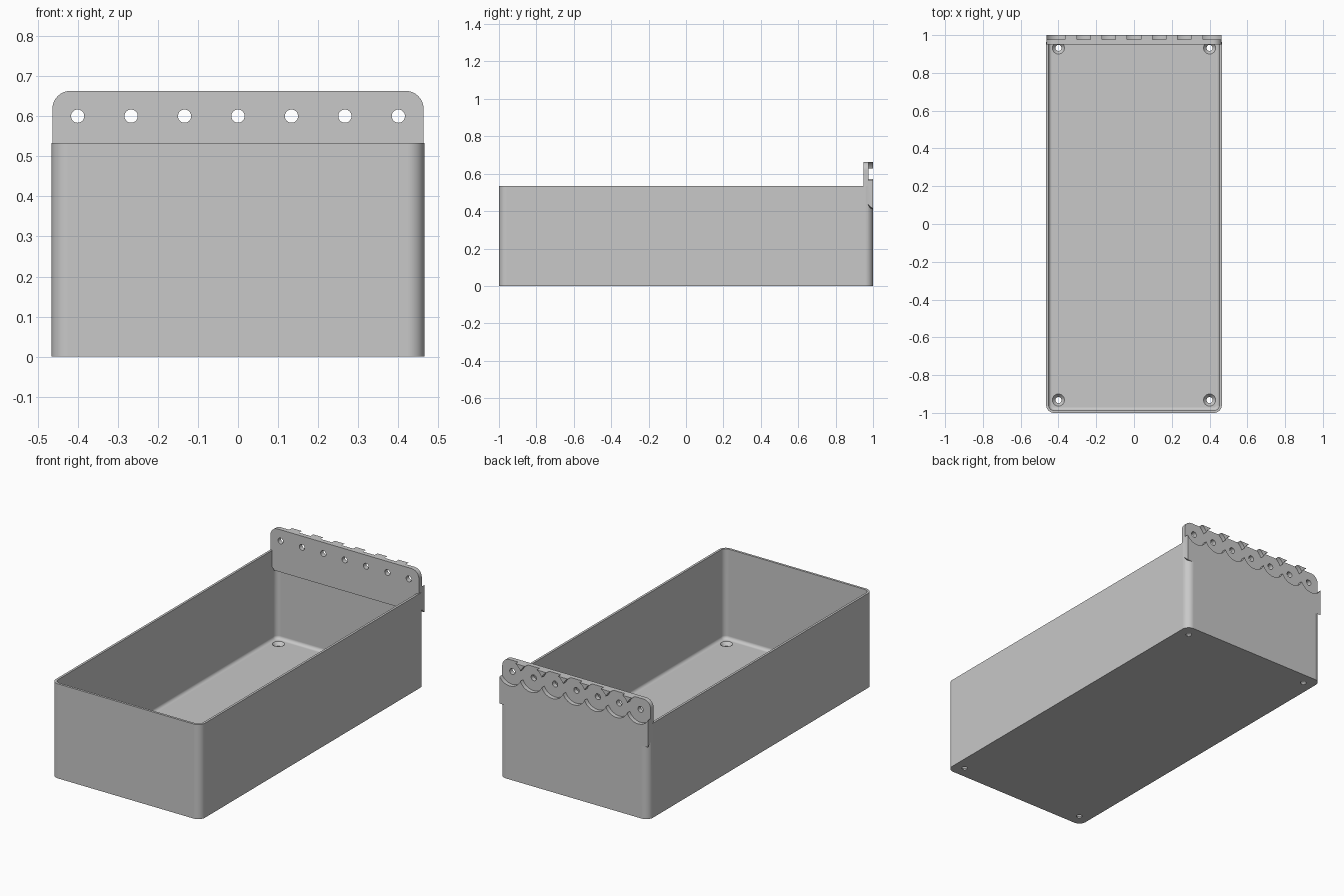
import bpy, bmesh, math
from mathutils import Matrix

cube = bpy.data.objects.get("Cube")
if cube:
    bpy.data.objects.remove(cube, do_unlink=True)

HALF_X, HALF_Y, RIM = 0.465, 1.0, 0.533
WALL, FLOOR, CORNER = 0.013, 0.026, 0.042
HOLE_Z, PITCH = 0.6, 0.1333

grey = bpy.data.materials.new("plain_grey")
grey.use_nodes = True
grey.diffuse_color = (0.58, 0.58, 0.58, 1)
grey.node_tree.nodes["Principled BSDF"].inputs["Base Color"].default_value = grey.diffuse_color


def arc(cx, cy, r, start, steps=8):
    """Quarter turn of points, counter-clockwise from start degrees."""
    angles = [math.radians(start + 90 * i / steps) for i in range(steps + 1)]
    return [(cx + r * math.cos(a), cy + r * math.sin(a)) for a in angles]


def rounded_ring(inset, z):
    x, y, r = HALF_X - CORNER, HALF_Y - CORNER, CORNER - inset
    corners = [(x, y, 0), (-x, y, 90), (-x, -y, 180), (x, -y, 270)]
    return [(px, py, z) for cx, cy, a in corners for px, py in arc(cx, cy, r, a)]


def loft(name, rings):
    """Skin a stack of matching rings and cap both ends."""
    bm = bmesh.new()
    loops = [[bm.verts.new(p) for p in ring] for ring in rings]
    n = len(loops[0])
    for a, b in zip(loops, loops[1:]):
        for i in range(n):
            j = (i + 1) % n
            bm.faces.new((a[i], a[j], b[j], b[i]))
    bm.faces.new(loops[0])
    bm.faces.new(loops[-1])
    bmesh.ops.recalc_face_normals(bm, faces=bm.faces)
    mesh = bpy.data.meshes.new(name)
    bm.to_mesh(mesh)
    bm.free()
    mesh.materials.append(grey)
    ob = bpy.data.objects.new(name, mesh)
    bpy.context.collection.objects.link(ob)
    return ob


def combine(target, other, operation):
    mod = target.modifiers.new(operation.lower(), 'BOOLEAN')
    mod.operation, mod.solver, mod.object = operation, 'EXACT', other
    bpy.context.view_layer.objects.active = target
    bpy.ops.object.modifier_apply(modifier=mod.name)
    bpy.data.objects.remove(other, do_unlink=True)


def drill(target, r1, r2, depth, centre, along_y=False, sides=32):
    """Cut a round hole or cone out of the target."""
    bm = bmesh.new()
    bmesh.ops.create_cone(bm, cap_ends=True, segments=sides, radius1=r1, radius2=r2, depth=depth)
    if along_y:
        bm.transform(Matrix.Rotation(math.radians(90), 4, 'X'))
    bm.transform(Matrix.Translation(centre))
    mesh = bpy.data.meshes.new("cutter")
    bm.to_mesh(mesh)
    bm.free()
    mesh.materials.append(grey)
    cutter = bpy.data.objects.new("cutter", mesh)
    cutter.hide_render = True
    bpy.context.collection.objects.link(cutter)
    combine(target, cutter, 'DIFFERENCE')


# Open tray: outer wall, rim, inner wall, floor fillet
fillet = 0.018
rings = [rounded_ring(0, 0), rounded_ring(0, RIM), rounded_ring(WALL, RIM)]
for i in range(6):
    a = math.radians(90 * i / 5)
    rings.append(rounded_ring(WALL + fillet * (1 - math.cos(a)), FLOOR + fillet * (1 - math.sin(a))))
tray = loft("tray", rings)

# Hanging plate: rounded top, underside sloping down to the back at the ends
px, top, r = 0.463, 0.663, 0.045
upper = arc(px - r, top - r, r, 0) + arc(-px + r, top - r, r, 90)


def plate_ring(y, inner_x, end_z, bottom):
    lower = [(-px, end_z), (-inner_x, bottom), (inner_x, bottom), (px, end_z)]
    return [(x, y, z) for x, z in upper + lower]


plate = loft("hanging_plate", [plate_ring(0.95, 0.44, 0.455, 0.424),
                               plate_ring(HALF_Y, 0.425, 0.412, 0.41)])
combine(tray, plate, 'UNION')

# Row of hook holes with overlapping round recesses in the back
for i in range(-3, 4):
    x = i * PITCH
    drill(tray, 0.0725, 0.0725, 0.05, (x, 1.001, HOLE_Z), True, 48)
    drill(tray, 0.0165, 0.0165, 0.2, (x, 0.96, HOLE_Z), True)

# Countersunk floor holes
for sx in (-1, 1):
    for sy in (-1, 1):
        x, y = 0.4 * sx, 0.932 * sy
        drill(tray, 0.016, 0.016, 0.2, (x, y, 0))
        drill(tray, 0.016, 0.033, 0.02, (x, y, FLOOR - 0.009))

# Smooth rounded corners while keeping the broad walls evenly flat
tray.name = "wall_bin"
bpy.ops.object.select_all(action='DESELECT')
tray.select_set(True)
bpy.context.view_layer.objects.active = tray
bpy.ops.object.shade_smooth_by_angle(angle=math.radians(30))
weighted = tray.modifiers.new("even_normals", 'WEIGHTED_NORMAL')
weighted.keep_sharp = True
